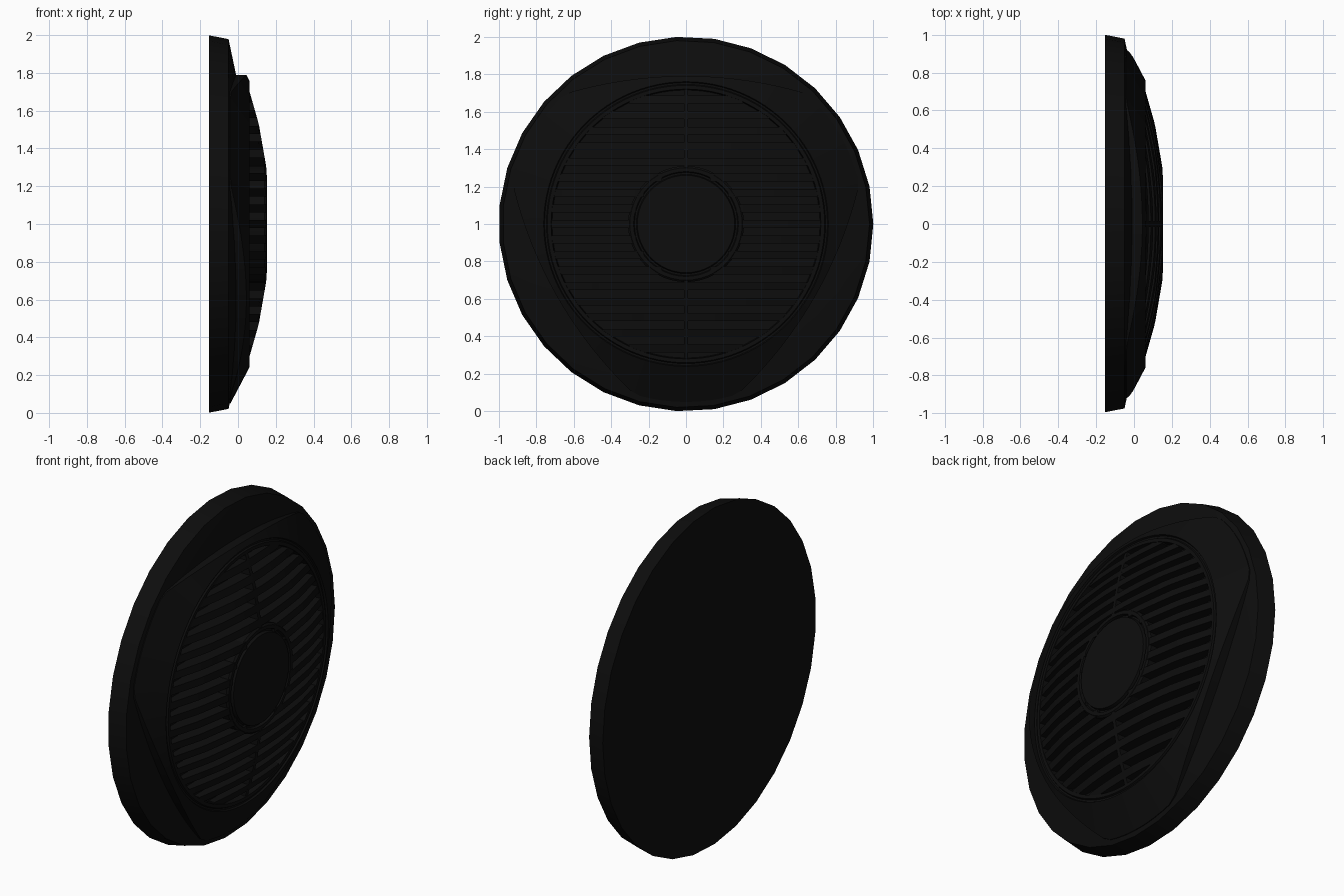
import bpy, bmesh, math

cube = bpy.data.objects.get("Cube")
if cube:
    bpy.data.objects.remove(cube, do_unlink=True)

black = bpy.data.materials.new("matte black")
black.use_nodes = True
colour = (0.004, 0.004, 0.004, 1)
black.diffuse_color = colour
black.node_tree.nodes["Principled BSDF"].inputs["Base Color"].default_value = colour


def finish(name, bm, angle=25):
    bmesh.ops.recalc_face_normals(bm, faces=bm.faces)
    mesh = bpy.data.meshes.new(name)
    bm.to_mesh(mesh)
    bm.free()
    mesh.materials.append(black)
    obj = bpy.data.objects.new(name, mesh)
    obj.location.z = 1
    bpy.context.collection.objects.link(obj)
    bpy.ops.object.select_all(action='DESELECT')
    obj.select_set(True)
    bpy.context.view_layer.objects.active = obj
    bpy.ops.object.shade_smooth_by_angle(angle=math.radians(angle))
    return obj


def loft(name, rings, sides):
    """Skin rings around the x axis; each ring maps an angle to (radius, x)."""
    bm = bmesh.new()
    loops = []
    for ring in rings:
        loop = []
        for i in range(sides):
            a = math.tau * i / sides
            r, x = ring(a)
            loop.append(bm.verts.new((x, r * math.cos(a), r * math.sin(a))))
        loops.append(loop)
    for lo, hi in zip(loops, loops[1:]):
        for i in range(sides):
            j = (i + 1) % sides
            bm.faces.new((lo[i], lo[j], hi[j], hi[i]))
    bm.faces.new(loops[0])
    bm.faces.new(loops[-1])
    return finish(name, bm)


def lathe(name, profile, sides):
    return loft(name, [lambda a, p=p: p for p in profile], sides)


def dome(r):
    """Height of the grille front at a radius."""
    pts = [(0.3, 0.15), (0.53, 0.11), (0.74, 0.05)]
    r = min(max(r, 0.3), 0.74)
    for (r0, x0), (r1, x1) in zip(pts, pts[1:]):
        if r <= r1:
            return x0 + (x1 - x0) * (r - r0) / (r1 - r0)


def outline(a):
    """Rounded triangle, one corner down, with bowed sides."""
    third = math.tau / 3
    phi = (a - math.pi / 2 + third / 2) % third - third / 2
    bow, d = 2.25, -1.46
    return min(0.95, d * math.cos(phi) + math.sqrt(bow ** 2 - (d * math.sin(phi)) ** 2))


def wall_top(a):
    r = outline(a)
    return r, 0.06 - 0.1 * (r - 0.76) / 0.19


# Round backing plate
lathe("backing_plate", [(1, -0.153), (0.98, -0.05), (0.79, -0.01)], 31)

# Three-cornered bezel with rim groove and recessed floor
bezel = [lambda a: (outline(a), -0.08), wall_top]
for p in [(0.76, 0.06), (0.755, 0.05), (0.745, 0.05), (0.74, 0.06),
          (0.72, 0.06), (0.715, 0.02)]:
    bezel.append(lambda a, p=p: p)
loft("bezel", bezel, 96)


def fin(bm, start, end, half, place, steps=12):
    """Thin bar whose front edge follows the dome."""
    rows = []
    for i in range(steps + 1):
        t = start + (end - start) * i / steps
        row = []
        for side, front in ((-half, 0), (half, 0), (half, 1), (-half, 1)):
            y, z = place(t, side)
            row.append(bm.verts.new((dome(math.hypot(y, z)) if front else 0.015, y, z)))
        rows.append(row)
    for lo, hi in zip(rows, rows[1:]):
        for k in range(4):
            m = (k + 1) % 4
            bm.faces.new((lo[k], lo[m], hi[m], hi[k]))
    bm.faces.new(rows[0])
    bm.faces.new(rows[-1])


# Horizontal grille slats, broken around the hub
bm = bmesh.new()
count, pitch = 17, 0.083
for n in range(count):
    z = (n - (count - 1) / 2) * pitch
    outer = math.sqrt(0.73 ** 2 - z ** 2)
    inner = math.sqrt(max(0.28 ** 2 - z ** 2, 0))
    for s in (-1, 1):
        fin(bm, s * inner, s * outer, 0.021, lambda t, w, z=z: (t, z + w))
finish("grille_slats", bm)

# Upright divider above and below the hub
bm = bmesh.new()
for s in (-1, 1):
    fin(bm, s * 0.28, s * 0.73, 0.012, lambda t, w: (w, t))
finish("grille_divider", bm)

# Central hub with a groove around its cap
lathe("hub", [(0.31, 0.015), (0.31, 0.14), (0.3, 0.15), (0.28, 0.15), (0.275, 0.135),
              (0.265, 0.135), (0.26, 0.153)], 48)
